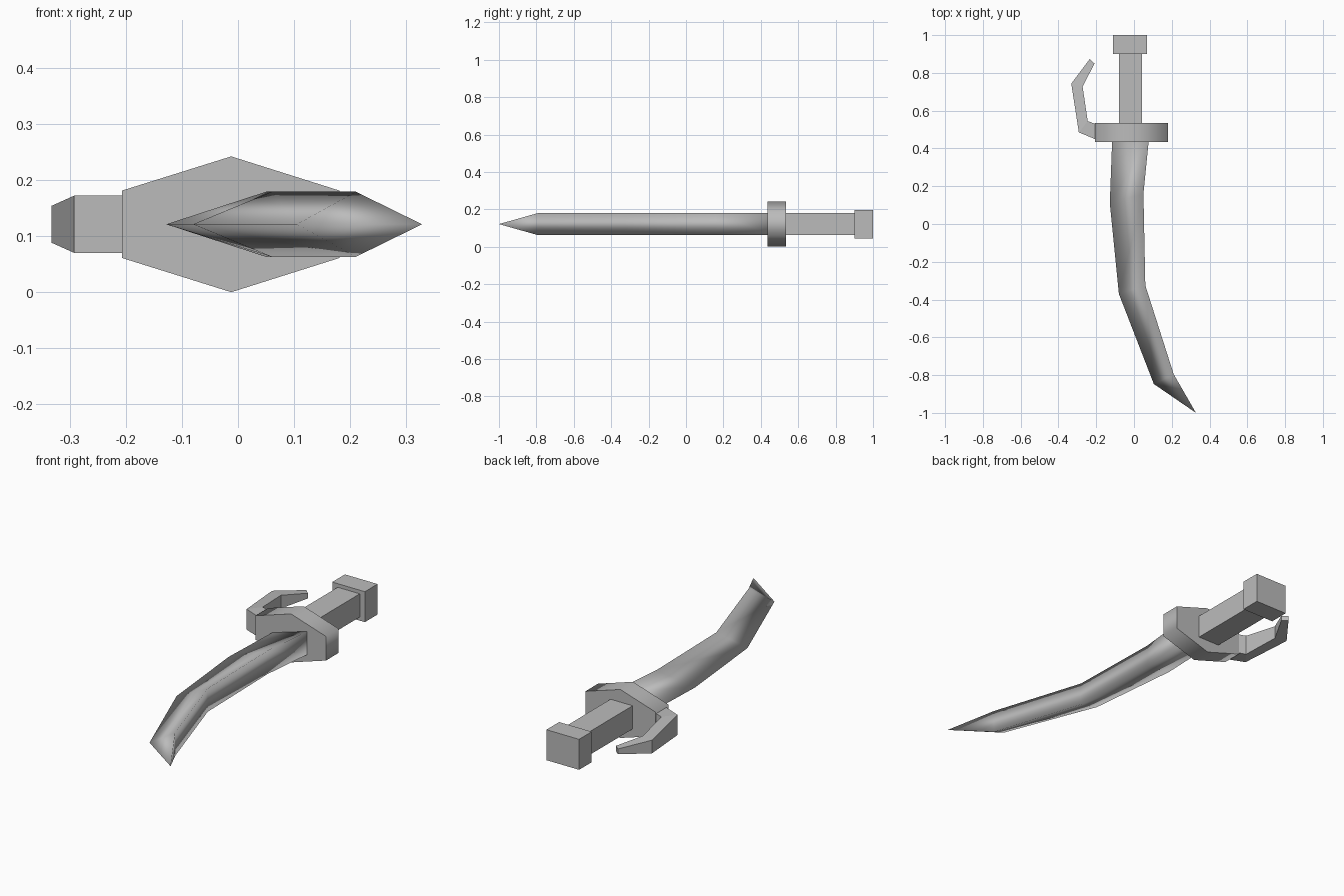
import bpy, bmesh, math

MID = 0.121  # height of the symmetry plane

cube = bpy.data.objects.get("Cube")
if cube:
    bpy.data.objects.remove(cube, do_unlink=True)

grey = bpy.data.materials.new("plain grey")
grey.use_nodes = True
grey.diffuse_color = (0.5, 0.5, 0.5, 1)
grey.node_tree.nodes["Principled BSDF"].inputs["Base Color"].default_value = (0.5, 0.5, 0.5, 1)


def loft(name, sections, smooth=None):
    """Skin a list of equal-length cross-sections and cap both ends."""
    bm = bmesh.new()
    rings = [[bm.verts.new(p) for p in s] for s in sections]
    n = len(rings[0])
    for a, b in zip(rings, rings[1:]):
        for i in range(n):
            j = (i + 1) % n
            bm.faces.new((a[i], a[j], b[j], b[i]))
    bm.faces.new(rings[0])
    bm.faces.new(rings[-1])
    bmesh.ops.remove_doubles(bm, verts=bm.verts, dist=0.0005)
    bmesh.ops.recalc_face_normals(bm, faces=bm.faces)
    mesh = bpy.data.meshes.new(name)
    bm.to_mesh(mesh)
    bm.free()
    mesh.materials.append(grey)
    obj = bpy.data.objects.new(name, mesh)
    bpy.context.collection.objects.link(obj)
    if smooth:
        bpy.ops.object.select_all(action='DESELECT')
        obj.select_set(True)
        bpy.context.view_layer.objects.active = obj
        bpy.ops.object.shade_smooth_by_angle(angle=math.radians(smooth))
    return obj


def block(name, x0, x1, y0, y1, half):
    """Box that is symmetric about the middle plane."""
    ring = [(x0, MID - half), (x1, MID - half), (x1, MID + half), (x0, MID + half)]
    return loft(name, [[(x, y, z) for x, z in ring] for y in (y0, y1)])


# Blade: sharp edge on one side, flat thick back on the other, meeting at the tip
edge = [(-0.115, 0.46), (-0.128, 0.11), (-0.08, -0.37), (0.105, -0.847)]
back = [(0.08, 0.46), (0.05, 0.16), (0.06, -0.325), (0.21, -0.795)]
T = 0.058
blade = [[(ex, ey, MID), (bx, by, MID - T), (bx, by, MID + T)]
         for (ex, ey), (bx, by) in zip(edge, back)]
blade.append([(0.328, -1.0, MID)] * 3)


def build_blade():
    # The tip ring collapses to one point, so make it marginally open, then weld
    tip = blade[-1][0]
    blade[-1] = [(tip[0] + d, tip[1], tip[2]) for d in (0, 0.0002, 0.0001)]
    loft("blade", blade, smooth=180)


build_blade()

# Hexagonal hand guard
hexagon = [(-0.207, -0.06), (-0.012, -MID), (0.181, -0.06),
           (0.181, 0.06), (-0.012, MID), (-0.207, 0.06)]
loft("hand_guard", [[(x, y, MID + z) for x, z in hexagon] for y in (0.435, 0.535)], smooth=80)

# Grip and pommel
block("grip", -0.08, 0.042, 0.5, 0.92, 0.058)
block("pommel", -0.11, 0.07, 0.9, 1.0, 0.076)

# Curved finger hook: outer point, inner point and half height at each bend
hook = [((-0.2, 0.447), (-0.2, 0.528), 0.051),
        ((-0.292, 0.485), (-0.245, 0.545), 0.051),
        ((-0.332, 0.743), (-0.272, 0.727), 0.033),
        ((-0.235, 0.873), (-0.209, 0.85), 0.013)]
loft("finger_hook", [[(*o, MID - h), (*i, MID - h), (*i, MID + h), (*o, MID + h)]
                     for o, i, h in hook])
